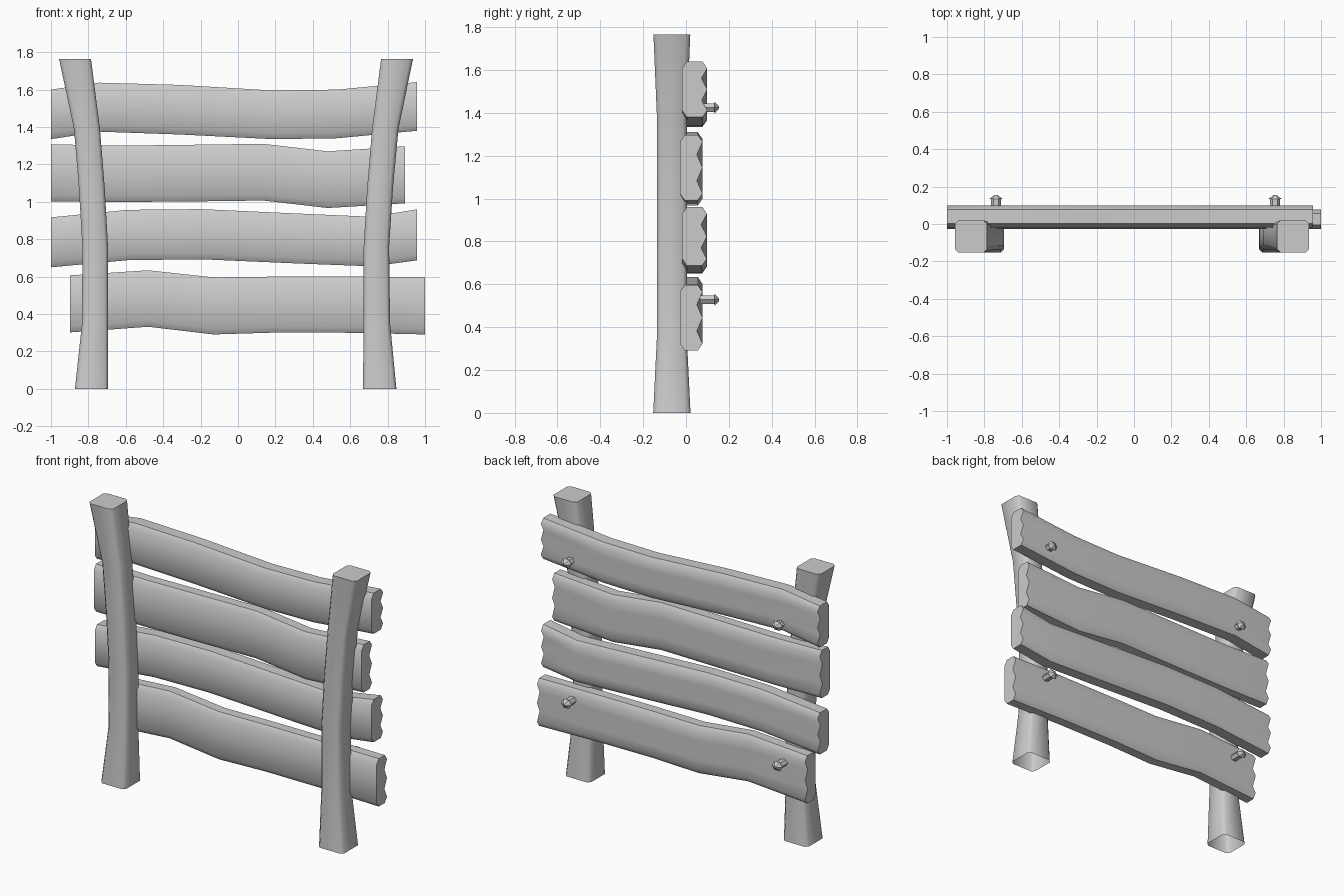
import bpy, bmesh
from math import radians, cos, sin, pi

if "Cube" in bpy.data.objects:
    bpy.data.objects.remove(bpy.data.objects["Cube"])


def loft(name, rings, cap_start=True, cap_end=True, angle=55):
    """Skin a list of equal-length point loops into one object."""
    bm = bmesh.new()
    loops = [[bm.verts.new(p) for p in ring] for ring in rings]
    n = len(loops[0])
    for a, b in zip(loops, loops[1:]):
        for i in range(n):
            j = (i + 1) % n
            bm.faces.new((a[i], a[j], b[j], b[i]))
    bmesh.ops.recalc_face_normals(bm, faces=bm.faces)
    if cap_start:
        bm.faces.new(loops[0])
    if cap_end:
        bm.faces.new(loops[-1])
    bmesh.ops.recalc_face_normals(bm, faces=bm.faces)
    me = bpy.data.meshes.new(name)
    bm.to_mesh(me)
    bm.free()
    ob = bpy.data.objects.new(name, me)
    bpy.context.collection.objects.link(ob)
    bpy.ops.object.select_all(action='DESELECT')
    ob.select_set(True)
    bpy.context.view_layer.objects.active = ob
    bpy.ops.object.shade_smooth_by_angle(angle=radians(angle))
    return ob


def post_ring(x0, x1, half_y, z, c=0.018):
    y0, y1 = -0.066 - half_y, -0.066 + half_y
    return [(x0 + c, y0, z), (x1 - c, y0, z), (x1, y0 + c, z), (x1, y1 - c, z),
            (x1 - c, y1, z), (x0 + c, y1, z), (x0, y1 - c, z), (x0, y0 + c, z)]


def plank_ring(x, z0, z1, y0, y1, dent):
    c, d = 0.022, 0.032
    ym, h = y1 - dent, z1 - z0
    return [(x, y0, z0 + d), (x, y0, z1 - d), (x, y0 + c, z1), (x, y1 - c, z1),
            (x, y1, z1 - d), (x, ym, z0 + 0.70 * h), (x, y1, z0 + 0.5 * h),
            (x, ym, z0 + 0.30 * h), (x, y1, z0 + d), (x, y1 - c, z0), (x, y0 + c, z0)]


# Bent posts: z, half depth, left post x range, right post x range (open at the bottom)
post_rows = [
    (0.00, 0.087, -0.872, -0.695, 0.668, 0.847),
    (0.35, 0.070, -0.834, -0.695, 0.672, 0.813),
    (0.76, 0.070, -0.832, -0.695, 0.672, 0.808),
    (1.08, 0.070, -0.851, -0.713, 0.691, 0.829),
    (1.39, 0.070, -0.877, -0.738, 0.717, 0.858),
    (1.765, 0.086, -0.957, -0.786, 0.765, 0.936),
]
loft("left_post", [post_ring(r[2], r[3], r[1], r[0]) for r in post_rows], cap_start=False)
loft("right_post", [post_ring(r[4], r[5], r[1], r[0]) for r in post_rows], cap_start=False)

# Warped planks: y range, then x, bottom z, top z at each bend
planks = {
    "plank_top": ((-0.018, 0.099), [(-1, 1.335, 1.60), (-0.74, 1.375, 1.637), (-0.31, 1.36, 1.625),
                  (0.19, 1.335, 1.595), (0.53, 1.34, 1.60), (0.957, 1.38, 1.64)]),
    "plank_upper": ((-0.028, 0.077), [(-1, 1.003, 1.308), (-0.66, 0.999, 1.30), (-0.25, 1.002, 1.305),
                    (0.135, 1.007, 1.31), (0.48, 0.967, 1.27), (0.893, 0.992, 1.297)]),
    "plank_lower": ((-0.018, 0.097), [(-1, 0.65, 0.917), (-0.59, 0.688, 0.957), (-0.2, 0.693, 0.961),
                    (0.33, 0.67, 0.937), (0.72, 0.655, 0.92), (0.957, 0.687, 0.96)]),
    "plank_bottom": ((-0.028, 0.077), [(-0.897, 0.302, 0.607), (-0.48, 0.332, 0.634), (-0.13, 0.291, 0.596),
                     (0.2, 0.301, 0.60), (0.6, 0.30, 0.60), (1, 0.291, 0.597)]),
}
for name, ((y0, y1), rows) in planks.items():
    last = len(rows) - 1
    loft(name, [plank_ring(x, a, b, y0, y1, 0.026 if i in (0, last) else 0.0)
                for i, (x, a, b) in enumerate(rows)])

# Bolts poking out of the back, with a flared pointed head
bolt_profile = [(0.05, 0.027), (0.133, 0.027), (0.133, 0.038), (0.155, 0.007)]
for row, z in (("upper", 1.425), ("lower", 0.528)):
    for side, x in (("left", -0.738), ("right", 0.754)):
        loft(f"{row}_{side}_bolt",
             [[(x + r * cos(k * pi / 3), y, z + 0.85 * r * sin(k * pi / 3)) for k in range(6)]
              for y, r in bolt_profile], angle=30)
